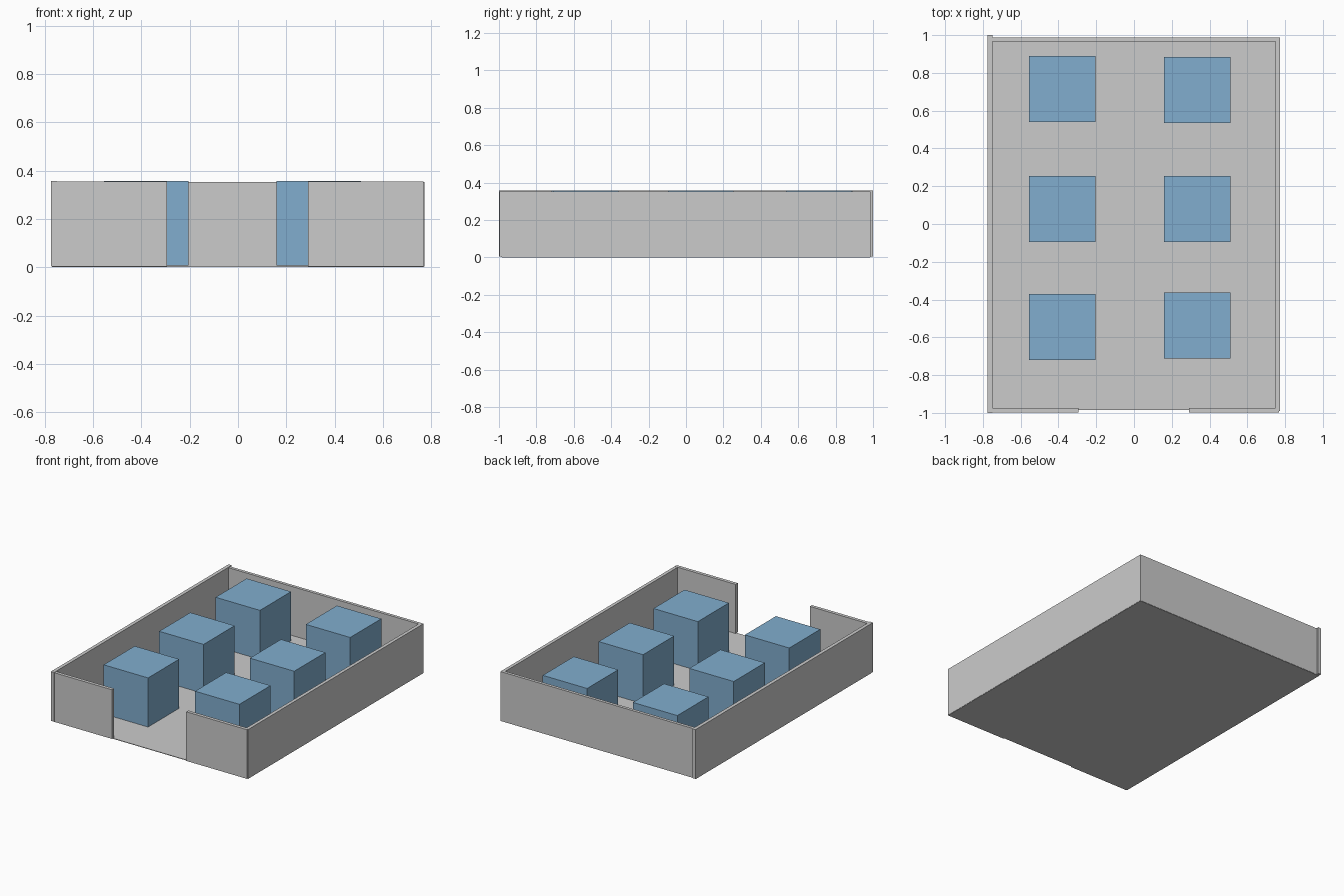
import bpy

if "Cube" in bpy.data.objects:
    bpy.data.objects.remove(bpy.data.objects["Cube"])

blue = bpy.data.materials.new("blue")
blue.diffuse_color = (0.22, 0.42, 0.62, 1)
blue.use_nodes = True
blue.node_tree.nodes["Principled BSDF"].inputs["Base Color"].default_value = blue.diffuse_color


def box(name, x, y, z, material=None):
    """Box spanning the given (min, max) ranges."""
    bpy.ops.mesh.primitive_cube_add(size=1)
    ob = bpy.context.object
    ob.name = name
    ob.location = [(a + b) / 2 for a, b in (x, y, z)]
    ob.scale = [b - a for a, b in (x, y, z)]
    bpy.ops.object.transform_apply(location=False, rotation=False, scale=True)
    if material:
        ob.data.materials.append(material)
    return ob


# Floor
box("floor", (-0.77, 0.77), (-0.985, 0.985), (0, 0.004))

# Side and back walls
box("left_wall", (-0.775, -0.75), (-1, 1), (0.006, 0.357))
box("right_wall", (0.748, 0.772), (-0.99, 0.987), (0.002, 0.353))
box("back_wall", (-0.75, 0.772), (0.965, 0.987), (0.002, 0.353))

# Front walls either side of the opening
box("front_wall_left", (-0.772, -0.295), (-0.997, -0.973), (0.004, 0.354))
box("front_wall_right", (0.29, 0.768), (-0.997, -0.973), (0.004, 0.354))

# Two rows of three blocks
SIZE = 0.35
rows = {"left": (-0.555, (-0.72, -0.095, 0.54)),
        "right": (0.16, (-0.712, -0.095, 0.535))}
for side, (x, ys) in rows.items():
    for place, y in zip(("front", "middle", "back"), ys):
        box(f"{side}_{place}_block", (x, x + SIZE), (y, y + SIZE),
            (0.007, 0.007 + SIZE), blue)
